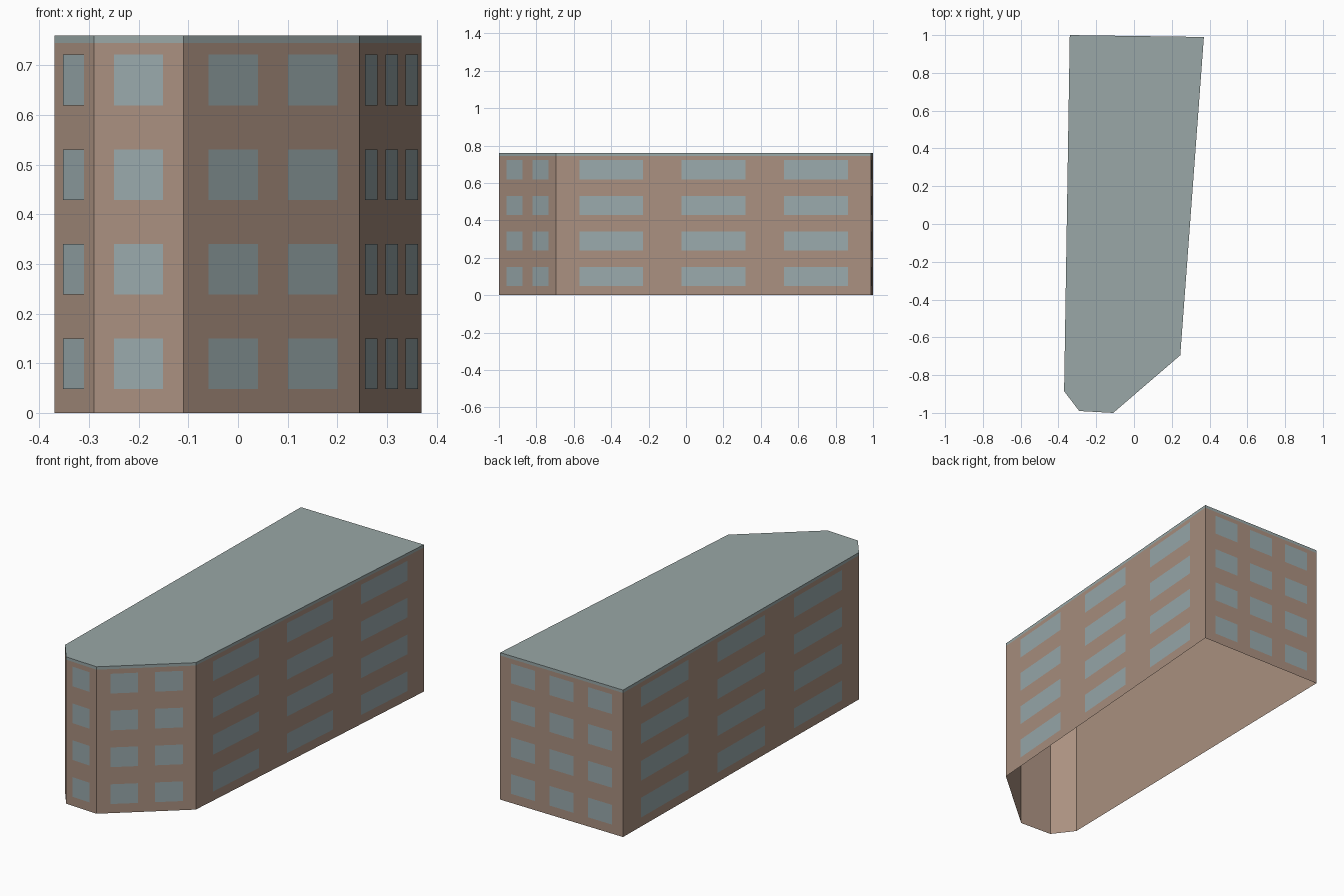
import bpy
import bmesh
from mathutils import Vector

cube = bpy.data.objects.get("Cube")
if cube:
    bpy.data.objects.remove(cube, do_unlink=True)

# Building footprint, counter-clockwise from above
FOOTPRINT = [Vector(p) for p in (
    (-0.37, -0.885), (-0.29, -0.99), (-0.11, -1.0),
    (0.245, -0.695), (0.37, 0.99), (-0.34, 1.0))]
EAVES, TOP = 0.745, 0.76

# Windows per wall: name, count, first start, width, step (fractions of wall length)
WALLS = [
    ("front_right_corner", 1, 0.235, 0.53, 0),
    ("front", 1, 0.225, 0.55, 0),
    ("front_left_corner", 2, 0.14, 0.28, 0.45),
    ("left_side", 3, 0.074, 0.202, 0.325),
    ("back", 3, 0.089, 0.197, 0.313),
    ("right_side", 3, 0.074, 0.202, 0.325),
]
FLOORS, SILL, WINDOW_HEIGHT, FLOOR_STEP = 4, 0.048, 0.102, 0.1905
PLATE_OFFSET = 0.002


def material(name, colour):
    mat = bpy.data.materials.new(name)
    mat.use_nodes = True
    rgba = (*colour, 1.0)
    mat.diffuse_color = rgba
    mat.node_tree.nodes["Principled BSDF"].inputs["Base Color"].default_value = rgba
    return mat


def finish(bm, name, mat):
    mesh = bpy.data.meshes.new(name)
    bm.to_mesh(mesh)
    bm.free()
    mesh.materials.append(mat)
    obj = bpy.data.objects.new(name, mesh)
    bpy.context.collection.objects.link(obj)
    return obj


def ring(bm, z):
    return [bm.verts.new((p.x, p.y, z)) for p in FOOTPRINT]


def sides(bm, low, high):
    n = len(low)
    for i in range(n):
        j = (i + 1) % n
        bm.faces.new((low[i], low[j], high[j], high[i]))


brick = material("brown_wall", (0.40, 0.28, 0.215))
glass = material("window_blue_grey", (0.32, 0.40, 0.415))
slate = material("roof_grey", (0.32, 0.39, 0.385))

# Outer walls, open underneath
bm = bmesh.new()
sides(bm, ring(bm, 0), ring(bm, EAVES))
finish(bm, "walls", brick)

# Flat roof slab with a shallow edge
bm = bmesh.new()
low, high = ring(bm, EAVES), ring(bm, TOP)
sides(bm, low, high)
bm.faces.new(high)
bm.faces.new(low[::-1])
finish(bm, "roof", slate)

# Window panes laid on each wall
for i, (name, count, start, width, step) in enumerate(WALLS):
    a, b = FOOTPRINT[i], FOOTPRINT[(i + 1) % len(FOOTPRINT)]
    along = b - a
    out = Vector((along.y, -along.x)).normalized() * PLATE_OFFSET
    bm = bmesh.new()
    for floor in range(FLOORS):
        z0 = SILL + floor * FLOOR_STEP
        z1 = z0 + WINDOW_HEIGHT
        for col in range(count):
            t = start + col * step
            p = a + along * t + out
            q = a + along * (t + width) + out
            corners = ((p, z0), (q, z0), (q, z1), (p, z1))
            bm.faces.new([bm.verts.new((c.x, c.y, z)) for c, z in corners])
    finish(bm, name + "_windows", glass)
